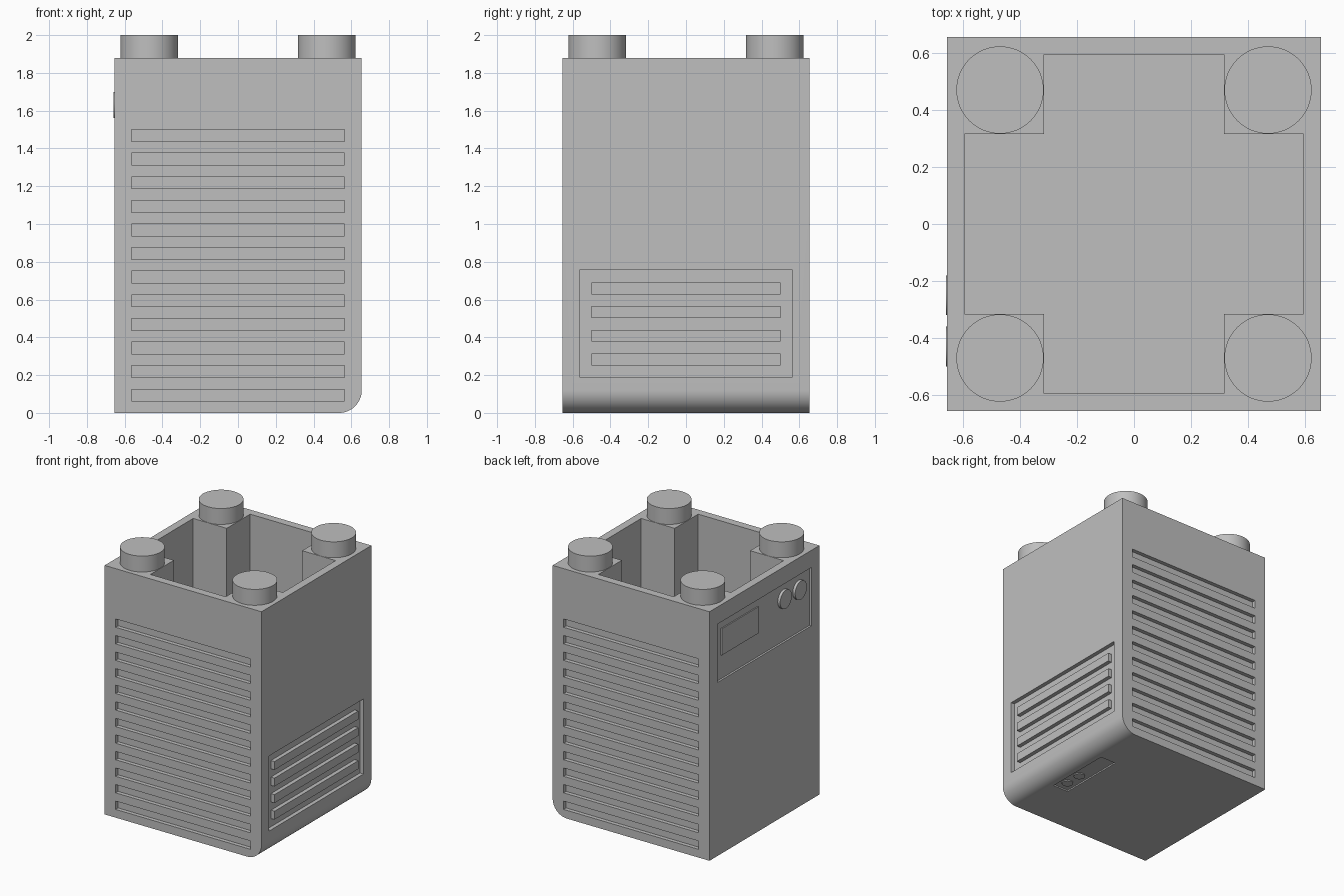
import bpy
import bmesh
import math
from mathutils import Matrix, Vector

if "Cube" in bpy.data.objects:
    bpy.data.objects.remove(bpy.data.objects["Cube"], do_unlink=True)

HALF = 0.655      # half width of the housing
TOP = 1.88        # top rim of the housing
WALL = 0.06
RECESS = 0.03

grey = bpy.data.materials.new("plain_grey")
grey.use_nodes = True
grey.diffuse_color = (0.52, 0.52, 0.52, 1)
grey.node_tree.nodes["Principled BSDF"].inputs["Base Color"].default_value = (0.52, 0.52, 0.52, 1)


def finish(bm, name):
    bmesh.ops.recalc_face_normals(bm, faces=bm.faces)
    mesh = bpy.data.meshes.new(name)
    bm.to_mesh(mesh)
    bm.free()
    mesh.materials.append(grey)
    obj = bpy.data.objects.new(name, mesh)
    bpy.context.collection.objects.link(obj)
    return obj


def prism(name, points, direction):
    """Extrude a closed outline along a direction."""
    bm = bmesh.new()
    face = bm.faces.new([bm.verts.new(p) for p in points])
    out = bmesh.ops.extrude_face_region(bm, geom=[face])
    verts = [g for g in out["geom"] if isinstance(g, bmesh.types.BMVert)]
    bmesh.ops.translate(bm, verts=verts, vec=direction)
    return finish(bm, name)


def boxes(name, spans):
    """One mesh of boxes, each given as (low corner, high corner)."""
    bm = bmesh.new()
    for low, high in spans:
        low, high = Vector(low), Vector(high)
        matrix = Matrix.Translation((low + high) / 2) @ Matrix.Diagonal((*(high - low), 1))
        bmesh.ops.create_cube(bm, size=1, matrix=matrix)
    return finish(bm, name)


def disc(name, center, radius, depth, axis="Z"):
    bm = bmesh.new()
    turn = Matrix.Rotation(math.pi / 2, 4, "Y") if axis == "X" else Matrix()
    bmesh.ops.create_cone(bm, cap_ends=True, segments=48, radius1=radius, radius2=radius,
                          depth=depth, matrix=Matrix.Translation(center) @ turn)
    obj = finish(bm, name)
    smooth(obj)
    return obj


def select(obj):
    bpy.ops.object.select_all(action="DESELECT")
    obj.select_set(True)
    bpy.context.view_layer.objects.active = obj


def smooth(obj):
    select(obj)
    bpy.ops.object.shade_smooth_by_angle(angle=math.radians(30))


def carve(target, cutter):
    cutter.hide_render = True
    mod = target.modifiers.new("cut", "BOOLEAN")
    mod.operation = "DIFFERENCE"
    mod.solver = "EXACT"
    mod.object = cutter
    select(target)
    bpy.ops.object.modifier_apply(modifier=mod.name)
    bpy.data.objects.remove(cutter, do_unlink=True)


# Housing with one rounded bottom edge on the +x side
R = 0.12
outline = [(-HALF, -HALF, TOP), (-HALF, -HALF, 0)]
for i in range(17):
    a = math.pi / 2 * i / 16
    outline.append((HALF - R + R * math.sin(a), -HALF, R - R * math.cos(a)))
outline.append((HALF, -HALF, TOP))
housing = prism("housing", outline, (0, 2 * HALF, 0))

# Open cross-shaped cavity that leaves a square pillar in each corner
a, b = HALF - WALL, 0.315
quarter = [(a, -b), (a, b), (b, b)]
cross = []
for k in range(4):
    turn = Matrix.Rotation(k * math.pi / 2, 3, "Z")
    cross += [turn @ Vector((x, y, WALL)) for x, y in quarter]
carve(housing, prism("cavity_cutter", cross, (0, 0, 2)))

# Rows of slots on the front and back
slots = []
for i in range(12):
    z = 0.062 + 0.125 * i
    for side in (-1, 1):
        y1, y2 = sorted((side * (HALF - RECESS), side * (HALF + 0.1)))
        slots.append(((-0.563, y1, z), (0.563, y2, z + 0.063)))
carve(housing, boxes("slot_cutter", slots))

# Recessed panels: vent on +x, controls on -x, small socket plate underneath
carve(housing, boxes("panel_cutter", [
    ((HALF - RECESS, -0.563, 0.19), (HALF + 0.1, 0.563, 0.757)),
    ((-HALF - 0.1, -0.56, 1.31), (-HALF + 0.015, 0.56, 1.75)),
    ((0.39, -0.26, -0.1), (0.52, 0.26, 0.01)),
]))
smooth(housing)

# Vent bars
boxes("vent_bars", [((HALF - RECESS - 0.005, -0.5, 0.252 + 0.125 * i),
                     (HALF, 0.5, 0.315 + 0.125 * i)) for i in range(4)])

# Control panel screen and knobs
boxes("control_screen", [((-HALF + 0.006, 0.06, 1.49), (-HALF + 0.02, 0.5, 1.69))])
for name, y in (("front_knob", -0.43), ("rear_knob", -0.25)):
    disc(name, (-HALF + 0.01, y, 1.63), 0.07, 0.03, "X")

# Round sockets on the bottom plate
for name, y in (("front_socket", -0.18), ("rear_socket", -0.05)):
    disc(name, (0.46, y, 0.009), 0.04, 0.012)

# Round studs on the top corners
for front, y in (("front", -0.47), ("back", 0.47)):
    for side, x in (("left", 0.47), ("right", -0.47)):
        disc(f"{front}_{side}_stud", (x, y, TOP + 0.06), 0.153, 0.12)
